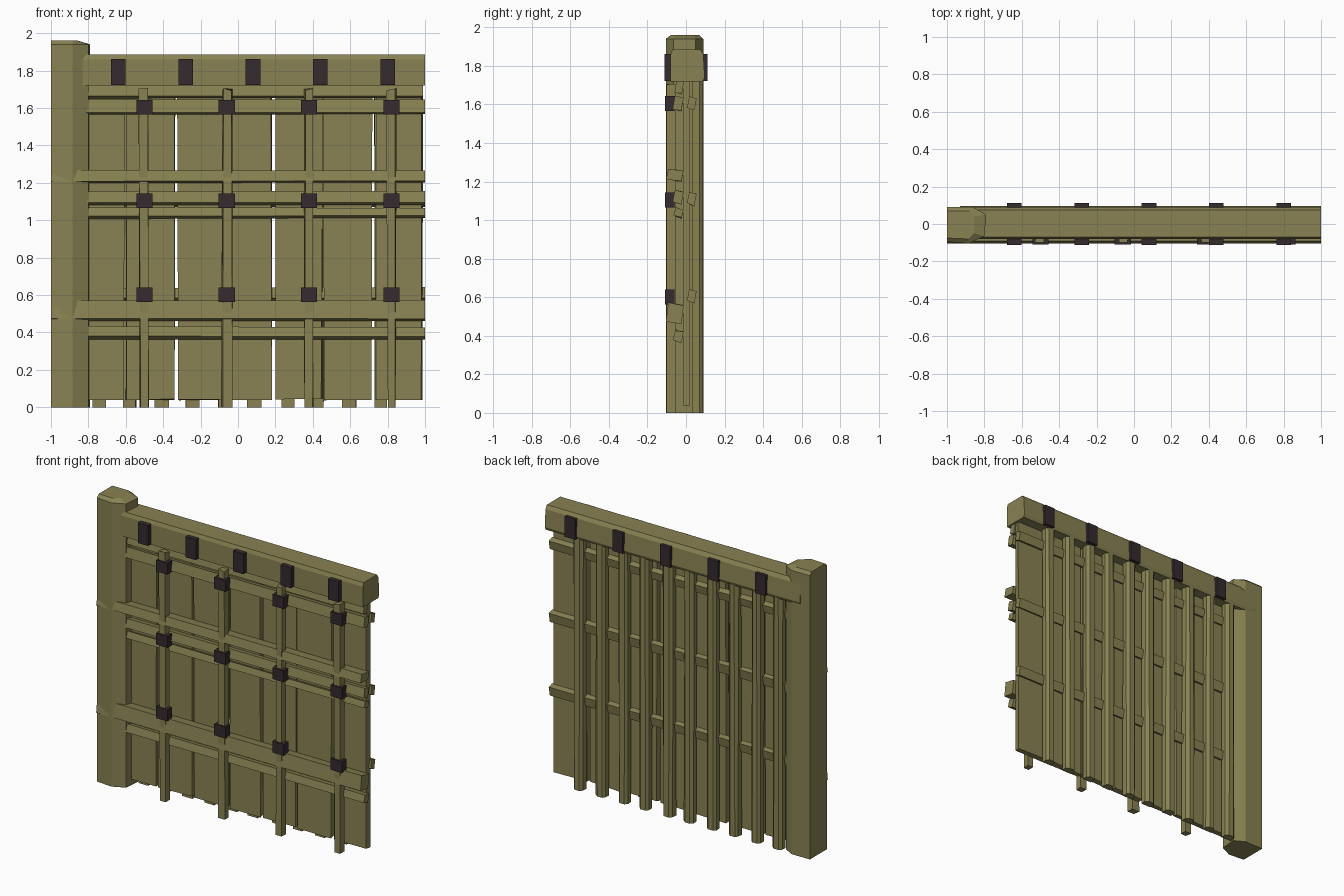
import bpy, bmesh, random

random.seed(4)
cube = bpy.data.objects.get("Cube")
if cube:
    bpy.data.objects.remove(cube, do_unlink=True)


def material(name, rgb):
    m = bpy.data.materials.new(name)
    m.use_nodes = True
    m.diffuse_color = (*rgb, 1)
    m.node_tree.nodes["Principled BSDF"].inputs["Base Color"].default_value = (*rgb, 1)
    return m


WOOD = material("olive wood", (0.25, 0.225, 0.085))
IRON = material("dark iron", (0.035, 0.024, 0.027))


def prism(name, rings, mat):
    """Closed solid through matching rings of points."""
    bm = bmesh.new()
    loops = [[bm.verts.new(p) for p in ring] for ring in rings]
    n = len(loops[0])
    bm.faces.new(loops[0])
    bm.faces.new(loops[-1])
    for a, b in zip(loops, loops[1:]):
        for i in range(n):
            j = (i + 1) % n
            bm.faces.new((a[i], a[j], b[j], b[i]))
    bmesh.ops.recalc_face_normals(bm, faces=bm.faces)
    me = bpy.data.meshes.new(name)
    bm.to_mesh(me)
    bm.free()
    me.materials.append(mat)
    ob = bpy.data.objects.new(name, me)
    bpy.context.collection.objects.link(ob)
    return ob


def wobble(v, amount):
    return v + random.uniform(-amount, amount)


def upright(name, x0, x1, y0, y1, z0, z1, rough=0.0, chamfer=0.0, mat=WOOD):
    """Vertical timber; chamfer cuts the two rear corners."""
    c = chamfer
    outline = [(x0, y0), (x1, y0), (x1, y1 - c), (x1 - c, y1), (x0 + c, y1), (x0, y1 - c)]
    if not c:
        outline = [(x0, y0), (x1, y0), (x1, y1), (x0, y1)]
    rings = [[(wobble(x, rough), y, z if z == 0 else wobble(z, rough)) for x, y in outline]
             for z in (z0, z1)]
    return prism(name, rings, mat)


def rail(name, x0, x1, y0, y1, z0, z1, slant=0.012, rough=0.004):
    """Horizontal timber with a slanted hewn section, running along x."""
    section = [(y0, z0 + slant), (y1 - slant, z0), (y1, z1 - slant), (y0 + slant, z1)]
    rings = [[(x, y, wobble(z, rough)) for y, z in section] for x in (x0, x1)]
    return prism(name, rings, WOOD)


# Corner post: faceted, flat on the outside, with a bevelled top
outline = [(-1, -.095), (-.885, -.105), (-.8, -.065), (-.79, .05), (-.86, .09), (-1, .09)]
cap = [(-1, -.075), (-.885, -.08), (-.855, -.05), (-.855, .04), (-.88, .07), (-1, .07)]
prism("corner_post", [[(x, y, 0) for x, y in outline],
                      [(x, y, 1.94) for x, y in outline],
                      [(x, y, 1.96) for x, y in cap]], WOOD)

# Top beam and the ledge just under it
beam = [(-.08, 1.72), (.088, 1.72), (.097, 1.74), (.09, 1.86), (.075, 1.885), (-.07, 1.885), (-.08, 1.86)]
prism("top_beam", [[(x, y, z) for y, z in beam] for x in (-.93, 1)], WOOD)
rail("beam_ledge", -.85, .99, -.06, -.01, 1.655, 1.73)

# Wall planks
edges = [(-.84, -.61), (-.6, -.34), (-.32, -.075), (-.05, .18), (.205, .45), (.462, .715), (.74, .985)]
for i, (a, b) in enumerate(edges):
    upright(f"wall_plank_{i + 1}", a, b, -.015, .02, .043, 1.74, rough=.006)

# Front rails: (bottom, top, front, left end)
for i, (z0, z1, y0, x0) in enumerate([(1.565, 1.645, -.07, -.83), (1.2, 1.27, -.104, -1),
                                      (1.08, 1.155, -.07, -.83), (1.01, 1.065, -.065, -.83),
                                      (.46, .57, -.104, -1), (.365, .43, -.068, -.83)]):
    rail(f"front_rail_{i + 1}", x0, 1, y0, -.012, z0, z1)

# Back rails and slender back posts
for i, z in enumerate((1.57, 1.075, .57)):
    rail(f"back_rail_{i + 1}", -.85, 1, .005, .055, z, z + .07)
for i in range(10):
    x = wobble(.765 - i * .168, .006)
    upright(f"back_post_{i + 1}", x - .036, x + .036, .035, .088, 0, 1.74, rough=.004, chamfer=.018)

# Front studs with iron straps at three heights
for i in range(4):
    x = -.5 + i * .44
    upright(f"front_stud_{i + 1}", x - .025, x + .025, -.1, -.055, 0, 1.7, rough=.007)
    for j, z in enumerate((1.565, 1.065, .562)):
        upright(f"stud_strap_{i + 1}_{j + 1}", x - .043, x + .043, -.11, -.06, z, z + .078, mat=IRON)

# Iron brackets on both faces of the top beam
for i in range(5):
    x = -.64 + i * .36
    for side, y0, y1 in (("front", -.112, -.07), ("back", .08, .112)):
        upright(f"beam_bracket_{side}_{i + 1}", x - .039, x + .039, y0, y1, 1.723, 1.862, mat=IRON)
